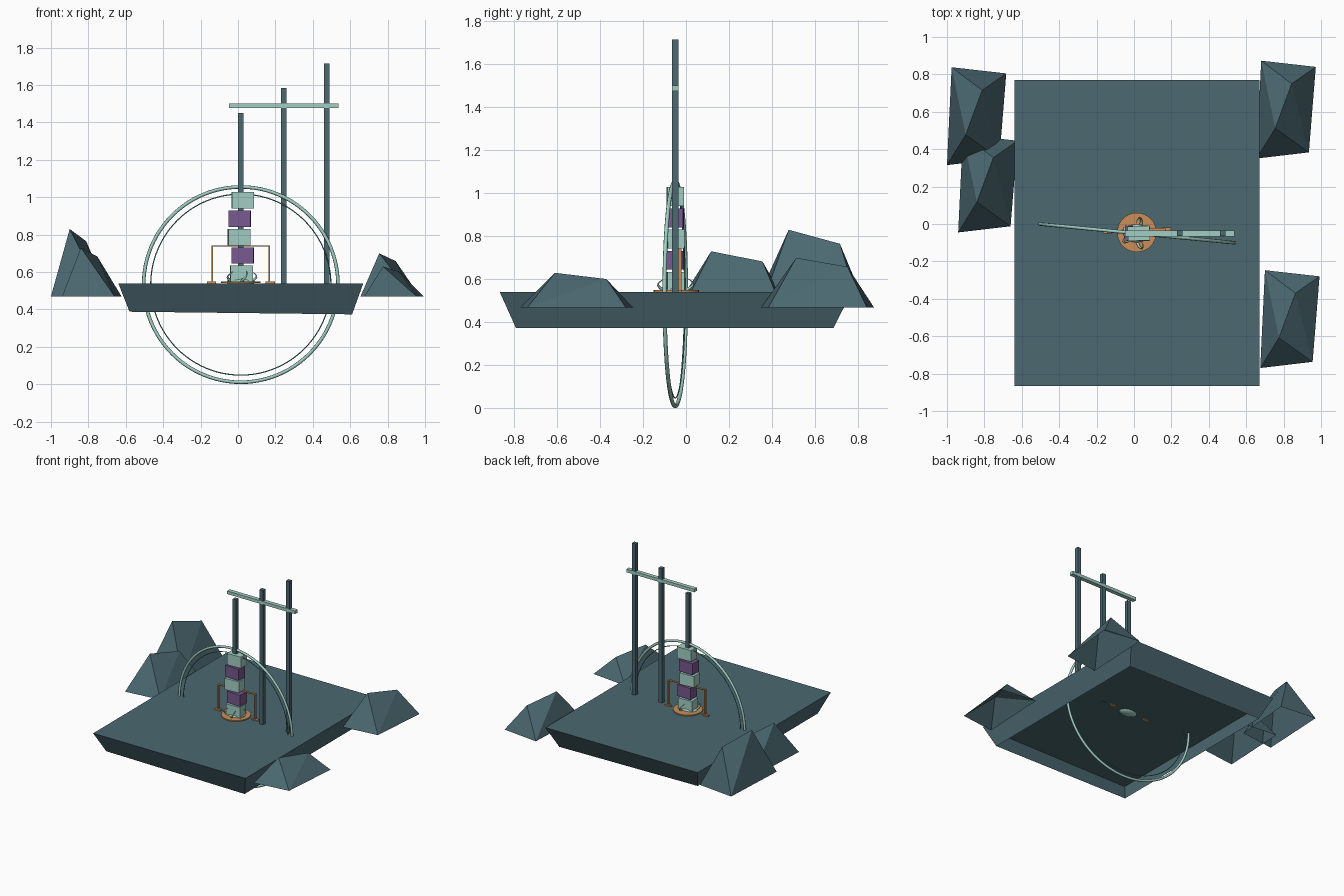
import bpy, bmesh, math
from mathutils import Matrix, Vector

if "Cube" in bpy.data.objects:
    bpy.data.objects.remove(bpy.data.objects["Cube"], do_unlink=True)


def material(name, rgb):
    m = bpy.data.materials.new(name)
    m.use_nodes = True
    m.diffuse_color = (*rgb, 1)
    m.node_tree.nodes["Principled BSDF"].inputs["Base Color"].default_value = (*rgb, 1)
    return m


SLATE = material("slate", (0.07, 0.138, 0.163))
MINT = material("mint", (0.36, 0.62, 0.55))
PURPLE = material("purple", (0.19, 0.10, 0.28))
ORANGE = material("orange", (0.60, 0.28, 0.10))
TEAL = material("teal", (0.10, 0.40, 0.31))


def finish(name, bm, mat, smooth=False):
    me = bpy.data.meshes.new(name)
    bm.to_mesh(me)
    bm.free()
    me.materials.append(mat)
    for p in me.polygons:
        p.use_smooth = smooth
    ob = bpy.data.objects.new(name, me)
    bpy.context.collection.objects.link(ob)
    return ob


def box(name, center, size, mat, turn=0):
    bm = bmesh.new()
    bmesh.ops.create_cube(bm, size=1)
    bm.transform(Matrix.Translation(center) @ Matrix.Rotation(math.radians(turn), 4, 'Z')
                 @ Matrix.Diagonal((*size, 1)))
    return finish(name, bm, mat)


def ring(name, radius, tube, mat):
    bpy.ops.mesh.primitive_torus_add(
        major_radius=radius, minor_radius=tube, major_segments=96, minor_segments=8,
        location=(0.015, -0.05, 0.533), rotation=(math.pi / 2, 0, math.radians(-5.5)))
    ob = bpy.context.object
    ob.name = name
    ob.data.materials.append(mat)
    bpy.ops.object.shade_smooth()


def shell(name, base, top, mat):
    """Open-bottomed solid: matching base and top loops joined by walls."""
    bm = bmesh.new()
    lo = [bm.verts.new(p) for p in base]
    hi = [bm.verts.new(p) for p in top]
    n = len(lo)
    for i in range(n):
        j = (i + 1) % n
        bm.faces.new((lo[i], lo[j], hi[j], hi[i]))
    bm.faces.new(hi)
    bmesh.ops.remove_doubles(bm, verts=bm.verts, dist=0.0005)
    return finish(name, bm, mat)


# Platform: open tray turned upside down, walls leaning in towards the bottom
shell("platform",
      [(-0.58, -0.79, 0.388), (0.61, -0.79, 0.374), (0.61, 0.685, 0.374), (-0.58, 0.685, 0.388)],
      [(-0.64, -0.865, 0.54), (0.67, -0.865, 0.54), (0.67, 0.77, 0.54), (-0.64, 0.77, 0.54)],
      SLATE)


# Rocks: four-sided bases rising to a sloping ridge, hollow underneath
def rock(name, cx, cy, height):
    z = 0.47
    corners = [(-0.16, -0.26), (0.12, -0.227), (0.157, 0.23), (-0.135, 0.263)]
    base = [Vector((cx + x, cy + y, z)) for x, y in corners]
    low = Vector((cx - 0.06, cy - 0.098, z + height))
    high = Vector((cx + 0.028, cy + 0.14, z + height * 0.82))
    bm = bmesh.new()
    a, b, c, d = [bm.verts.new(p) for p in base]
    r, s = bm.verts.new(low), bm.verts.new(high)
    for f in ((a, b, r), (b, s, r), (b, c, s), (c, d, s), (d, r, s), (d, a, r)):
        bm.faces.new(f)
    finish(name, bm, SLATE)


for i, (x, y, h) in enumerate([(-0.84, 0.575, 0.36), (-0.78, 0.215, 0.26),
                               (0.815, 0.61, 0.23), (0.835, -0.51, 0.16)]):
    rock(f"rock_{i + 1}", x, y, h)

# Large upright hoop with a fine inner hoop
ring("hoop", 0.522, 0.0095, MINT)
ring("inner_hoop", 0.484, 0.003, TEAL)

# Poles rising in steps, with a crossbar
for i, top in enumerate((1.45, 1.585, 1.715)):
    box(f"pole_{i + 1}", (0.015 + 0.23 * i, -0.05, (0.535 + top) / 2),
        (0.03, 0.03, top - 0.535), SLATE)
box("crossbar", (0.245, -0.05, 1.488), (0.585, 0.032, 0.024), MINT)

# Stacked blocks in alternating colours
for i, (x, turn) in enumerate([(0.018, 3), (0.025, -3), (0.005, 4), (0.01, -2), (0.025, 2)]):
    box(f"block_{i + 1}", (x, -0.05, 0.59 + 0.0985 * i), (0.118, 0.078, 0.088),
        PURPLE if i % 2 else MINT, turn)

# Round base plate
bm = bmesh.new()
bmesh.ops.create_cone(bm, cap_ends=True, segments=32, radius1=0.105, radius2=0.105, depth=0.008,
                      matrix=Matrix.Translation((0.015, -0.045, 0.546)))
finish("base_plate", bm, ORANGE)

# Mint hub sunk through the platform
bm = bmesh.new()
bmesh.ops.create_uvsphere(bm, u_segments=16, v_segments=8, radius=1)
bm.transform(Matrix.Translation((0.015, -0.05, 0.547)) @ Matrix.Diagonal((0.075, 0.05, 0.025, 1)))
finish("hub", bm, MINT, True)

# Curved horns around the foot of the stack
for i in range(4):
    ang = math.radians(200 + 75 * i)
    cu = bpy.data.curves.new(f"horn_{i + 1}", 'CURVE')
    cu.dimensions = '3D'
    cu.bevel_depth = 0.008
    cu.bevel_resolution = 1
    sp = cu.splines.new('POLY')
    sp.points.add(5)
    for k, p in enumerate(sp.points):
        t = k / 5
        a, r = ang + 0.5 * t, 0.055 + 0.03 * math.sin(math.pi * t)
        p.co = (0.015 + r * math.cos(a), -0.05 + r * math.sin(a), 0.55 + 0.055 * t, 1)
        p.radius = 1 - 0.85 * t
    cu.materials.append(MINT)
    bpy.context.collection.objects.link(bpy.data.objects.new(cu.name, cu))

# Thin arch over the base: two posts with feet and a top strip
for side, sx in (("right", -1), ("left", 1)):
    x, y = 0.015 + 0.152 * sx, -0.035 + 0.007 * sx
    box(f"arch_post_{side}", (x, y, 0.642), (0.008, 0.016, 0.2), ORANGE)
    box(f"arch_foot_{side}", (x + 0.005 * sx, y, 0.542), (0.05, 0.02, 0.014), ORANGE)
box("arch_top", (0.015, -0.035, 0.74), (0.31, 0.016, 0.006), ORANGE, 2.6)
